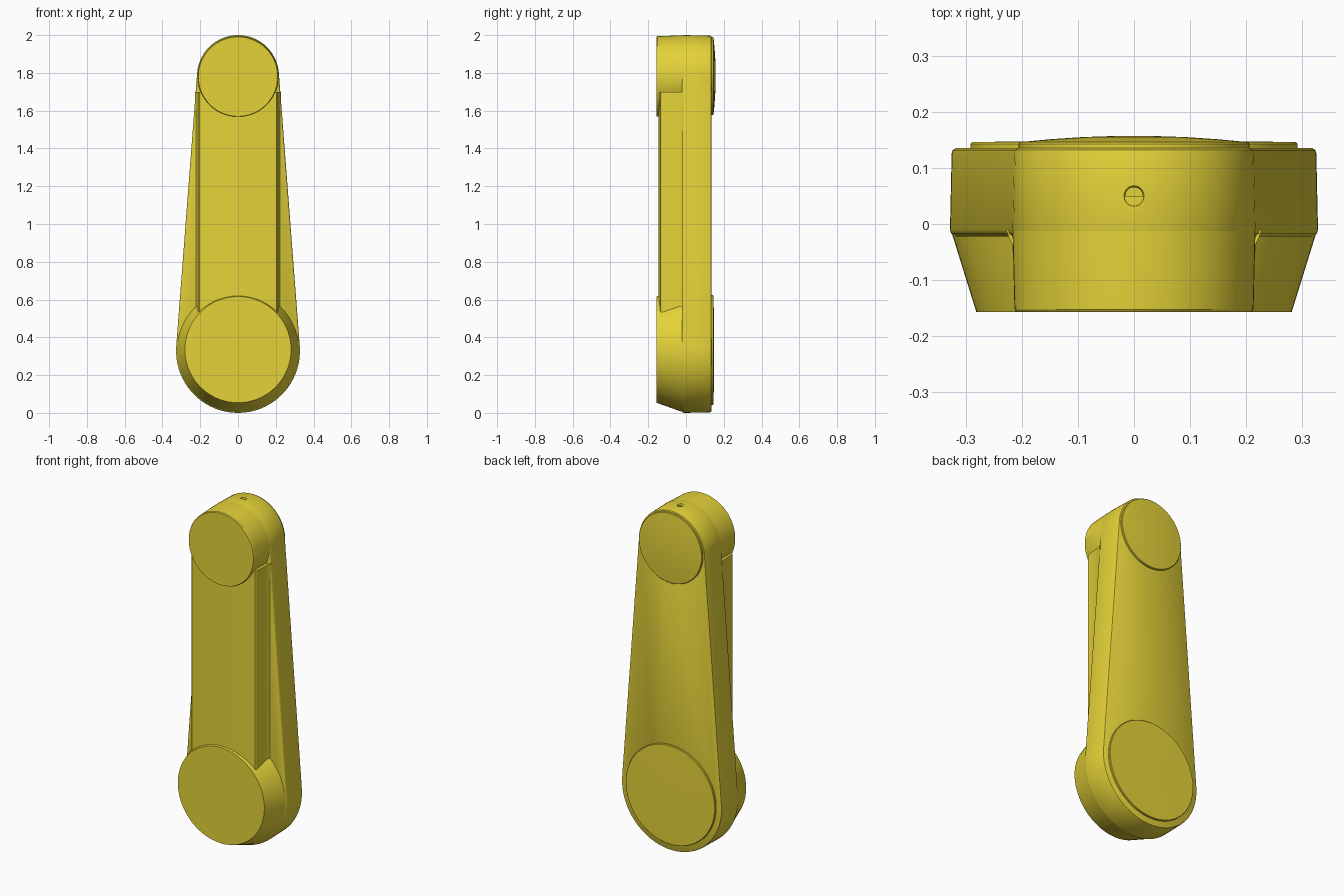
import bpy, bmesh
from math import sin, cos, pi, asin, radians

if "Cube" in bpy.data.objects:
    bpy.data.objects.remove(bpy.data.objects["Cube"])

mat = bpy.data.materials.new("yellow")
mat.diffuse_color = (0.78, 0.65, 0.04, 1)
mat.use_nodes = True
mat.node_tree.nodes["Principled BSDF"].inputs["Base Color"].default_value = mat.diffuse_color

Z0, R0 = 0.328, 0.328      # large lower end
Z1, R1 = 1.783, 0.217      # small upper end


def loft(name, rings, angle=30):
    """Skin a stack of equal-length closed rings and cap both ends."""
    bm = bmesh.new()
    vs = [[bm.verts.new(p) for p in r] for r in rings]
    n = len(vs[0])
    for a, b in zip(vs, vs[1:]):
        for i in range(n):
            j = (i + 1) % n
            bm.faces.new((a[i], a[j], b[j], b[i]))
    bm.faces.new(vs[0])
    bm.faces.new(vs[-1])
    bmesh.ops.recalc_face_normals(bm, faces=bm.faces)
    me = bpy.data.meshes.new(name)
    bm.to_mesh(me)
    bm.free()
    me.materials.append(mat)
    ob = bpy.data.objects.new(name, me)
    bpy.context.collection.objects.link(ob)
    smooth(ob, angle)
    return ob


def smooth(ob, angle=30):
    bpy.ops.object.select_all(action='DESELECT')
    ob.select_set(True)
    bpy.context.view_layer.objects.active = ob
    bpy.ops.object.shade_smooth_by_angle(angle=radians(angle))


def circle(y, r, z, n=72):
    return [(r * cos(2 * pi * i / n), y, z + r * sin(2 * pi * i / n)) for i in range(n)]


def arm_outline(y, inset, n=36):
    """Two unequal arcs joined by tangent lines."""
    a = asin((R0 - R1) / (Z1 - Z0))
    pts = []
    for start, end, z, r in ((a, pi - a, Z1, R1), (pi - a, 2 * pi + a, Z0, R0)):
        for i in range(n + 1):
            t = start + (end - start) * i / n
            pts.append(((r - inset) * cos(t), y, z + (r - inset) * sin(t)))
    return pts


# tapered back plate with softened edges
plate = loft("arm_plate", [arm_outline(y, d) for y, d in (
    (-0.022, 0.008), (-0.017, 0.002), (-0.010, 0.0), (0.126, 0.003),
    (0.132, 0.005), (0.135, 0.010))], 40)

# small countersunk hole in the top end
hole = loft("hole_cutter", [
    [(r * cos(2 * pi * i / 32), 0.05 + r * sin(2 * pi * i / 32), z) for i in range(32)]
    for z, r in ((1.93, 0.0155), (1.992, 0.0155), (2.0, 0.019), (2.03, 0.019))])
hole.hide_render = True
cut = plate.modifiers.new("hole", 'BOOLEAN')
cut.object = hole
cut.solver = 'EXACT'
bpy.context.view_layer.objects.active = plate
bpy.ops.object.modifier_apply(modifier="hole")
bpy.data.objects.remove(hole)
smooth(plate, 40)

# conical lower hub and slightly tapered upper hub on the front
loft("lower_hub", [circle(-0.157, 0.281, 0.335), circle(-0.022, 0.323, Z0 + 0.001),
                   circle(-0.010, 0.326, Z0), circle(0.05, 0.322, Z0)])
loft("upper_hub", [circle(-0.157, 0.210, 1.78), circle(-0.152, 0.213, 1.781),
                   circle(-0.010, 0.2165, Z1), circle(0.05, 0.214, Z1)])

# gently crowned rib between the hubs, with chamfered sides
half = [(0.228, -0.010), (0.222, -0.026), (0.217, -0.035), (0.211, -0.128), (0.205, -0.136)]
crown = [(x, -0.146 + 0.010 * (x / 0.205) ** 2) for x in (0.15, 0.1, 0.05, 0.0)]
right = half + crown
profile = right + [(-x, y) for x, y in reversed(right[:-1])]
loft("front_rib", [[(x, y, z) for x, y in profile] for z in (0.48, 1.70)])

# domed cover caps on the back
loft("lower_cap", [circle(y, r, 0.333) for y, r in (
    (0.10, 0.291), (0.143, 0.291), (0.146, 0.288), (0.148, 0.15), (0.149, 0.03))])
loft("upper_cap", [circle(y, r, Z1) for y, r in (
    (0.10, 0.206), (0.143, 0.206), (0.146, 0.203), (0.151, 0.15),
    (0.155, 0.09), (0.157, 0.03))])
